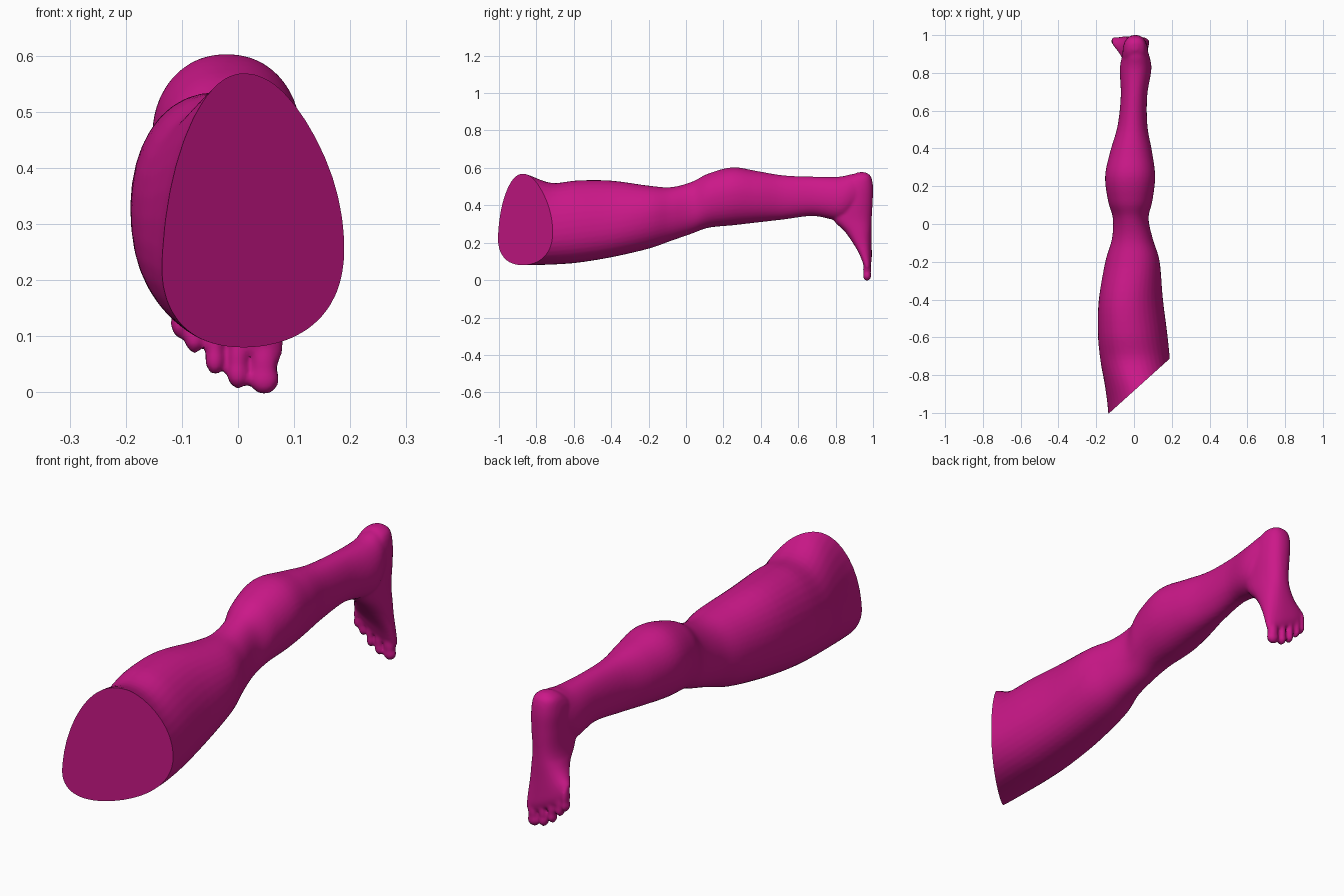
import bpy, bmesh
from math import sin, cos, pi, copysign
from mathutils import Matrix, Vector

if "Cube" in bpy.data.objects:
    bpy.data.objects.remove(bpy.data.objects["Cube"])

SIDES, STEPS = 40, 5


def smooth_rows(rows):
    """Catmull-Rom interpolation through a short table of sections."""
    pts = [rows[0]] + rows + [rows[-1]]
    out = []
    for i in range(1, len(pts) - 2):
        for s in range(STEPS):
            t = s / STEPS
            out.append([0.5 * (2 * b + (c - a) * t + (2 * a - 5 * b + 4 * c - d) * t * t
                               + (3 * b - a - 3 * c + d) * t ** 3)
                        for a, b, c, d in zip(*pts[i - 1:i + 3])])
    return out + [rows[-1]]


def power(v, e):
    return copysign(abs(v) ** e, v)


def loft(bm, rings):
    loops = [[bm.verts.new(p) for p in ring] for ring in rings]
    for a, b in zip(loops, loops[1:]):
        for i in range(SIDES):
            j = (i + 1) % SIDES
            bm.faces.new((a[i], a[j], b[j], b[i]))
    bm.faces.new(loops[0][::-1])
    bm.faces.new(loops[-1])


def leg_ring(row):
    y, x0, x1, z0, z1, zw, skew = row
    ring = []
    for i in range(SIDES):
        t = 2 * pi * i / SIDES
        c, s = power(cos(t), 0.93), sin(t)
        z = zw + (z1 - zw) * s if s > 0 else zw + (zw - z0) * power(s, 0.9)
        ring.append(((x0 + x1) / 2 + (x1 - x0) / 2 * c + skew * s, y, z))
    return ring


def foot_ring(row):
    z, x0, x1, y0, y1 = row
    slant = 0.5 * max(0, min(1, (0.3 - z) / 0.18))
    ring = []
    for i in range(SIDES):
        t = 2 * pi * i / SIDES
        x = (x0 + x1) / 2 + (x1 - x0) / 2 * power(cos(t), 0.85)
        y = (y0 + y1) / 2 + (y1 - y0) / 2 * power(sin(t), 0.85)
        ring.append((x, y, z + slant * (0.045 - x)))
    return ring


# Thigh, knee, calf: y, left, right, bottom, top, height of widest point, top skew
leg = [
    (-1.06, -0.13, 0.20, 0.08, 0.60, 0.25, 0.02),
    (-0.95, -0.14, 0.20, 0.08, 0.59, 0.25, 0.02),
    (-0.85, -0.155, 0.198, 0.08, 0.565, 0.26, 0.01),
    (-0.72, -0.178, 0.19, 0.083, 0.52, 0.27, -0.01),
    (-0.58, -0.19, 0.175, 0.093, 0.533, 0.29, -0.02),
    (-0.40, -0.185, 0.152, 0.122, 0.532, 0.31, -0.02),
    (-0.20, -0.152, 0.136, 0.168, 0.505, 0.34, 0),
    (-0.08, -0.117, 0.10, 0.21, 0.497, 0.36, 0),
    (0.03, -0.112, 0.077, 0.248, 0.525, 0.38, 0),
    (0.12, -0.137, 0.097, 0.28, 0.57, 0.43, 0),
    (0.25, -0.153, 0.112, 0.293, 0.603, 0.46, 0),
    (0.38, -0.127, 0.096, 0.308, 0.583, 0.45, 0),
    (0.52, -0.087, 0.071, 0.324, 0.56, 0.44, 0),
    (0.68, -0.07, 0.07, 0.343, 0.553, 0.44, 0),
    (0.82, -0.075, 0.092, 0.32, 0.553, 0.43, 0),
    (0.90, -0.06, 0.078, 0.36, 0.568, 0.46, 0),
    (0.97, -0.04, 0.05, 0.42, 0.55, 0.48, 0),
]
# Heel to ball of foot: z, left, right, instep, sole
foot = [
    (0.577, -0.01, 0.02, 0.92, 0.96),
    (0.555, -0.045, 0.055, 0.88, 0.988),
    (0.50, -0.06, 0.072, 0.81, 1.0),
    (0.42, -0.058, 0.075, 0.79, 0.998),
    (0.33, -0.058, 0.072, 0.785, 0.993),
    (0.26, -0.072, 0.074, 0.845, 0.992),
    (0.20, -0.092, 0.076, 0.885, 0.992),
    (0.14, -0.113, 0.08, 0.92, 0.993),
    (0.09, -0.115, 0.08, 0.942, 0.993),
    (0.06, -0.10, 0.07, 0.952, 0.985),
]
bm = bmesh.new()
loft(bm, [leg_ring(r) for r in smooth_rows(leg)])
loft(bm, [foot_ring(r) for r in smooth_rows(foot)])

# Toes: x, tip height, width
for x, tip, width in [(0.047, -0.002, 0.054), (0, 0.008, 0.04), (-0.041, 0.033, 0.036),
                      (-0.078, 0.071, 0.034), (-0.104, 0.098, 0.032)]:
    for z, size in [(tip + 0.026, 1.0), (tip + 0.06, 0.9)]:
        bmesh.ops.create_uvsphere(
            bm, u_segments=20, v_segments=14, radius=1,
            matrix=Matrix.Translation((x, 0.968, z))
            @ Matrix.Diagonal((width / 2 * size, 0.022, 0.028 if size == 1 else 0.05, 1)))
bmesh.ops.recalc_face_normals(bm, faces=bm.faces)

me = bpy.data.meshes.new("leg")
bm.to_mesh(me)
bm.free()
ob = bpy.data.objects.new("leg", me)
bpy.context.collection.objects.link(ob)

# Blend the parts into one skin
rm = ob.modifiers.new("blend", 'REMESH')
rm.mode = 'VOXEL'
rm.voxel_size = 0.007
sm = ob.modifiers.new("soften", 'SMOOTH')
sm.factor = 0.5
sm.iterations = 6
skin = bpy.data.meshes.new_from_object(ob.evaluated_get(bpy.context.evaluated_depsgraph_get()))
ob.modifiers.clear()

# Slanted flat cut through the top of the thigh
bm = bmesh.new()
bm.from_mesh(skin)
cut = bmesh.ops.bisect_plane(bm, geom=bm.verts[:] + bm.edges[:] + bm.faces[:],
                             plane_co=Vector((-0.13, -1.0, 0.3)),
                             plane_no=Vector((0.9, -1, 0)).normalized(), clear_outer=True)
rim = [e for e in cut["geom_cut"] if isinstance(e, bmesh.types.BMEdge)]
bmesh.ops.contextual_create(bm, geom=rim)
bmesh.ops.recalc_face_normals(bm, faces=bm.faces)
bm.to_mesh(skin)
bm.free()
ob.data = skin

mat = bpy.data.materials.new("magenta")
mat.diffuse_color = (0.6, 0.009, 0.25, 1)
mat.use_nodes = True
mat.node_tree.nodes["Principled BSDF"].inputs["Base Color"].default_value = mat.diffuse_color
skin.materials.clear()
skin.materials.append(mat)
bpy.context.view_layer.objects.active = ob
ob.select_set(True)
bpy.ops.object.shade_smooth_by_angle(angle=0.7)
